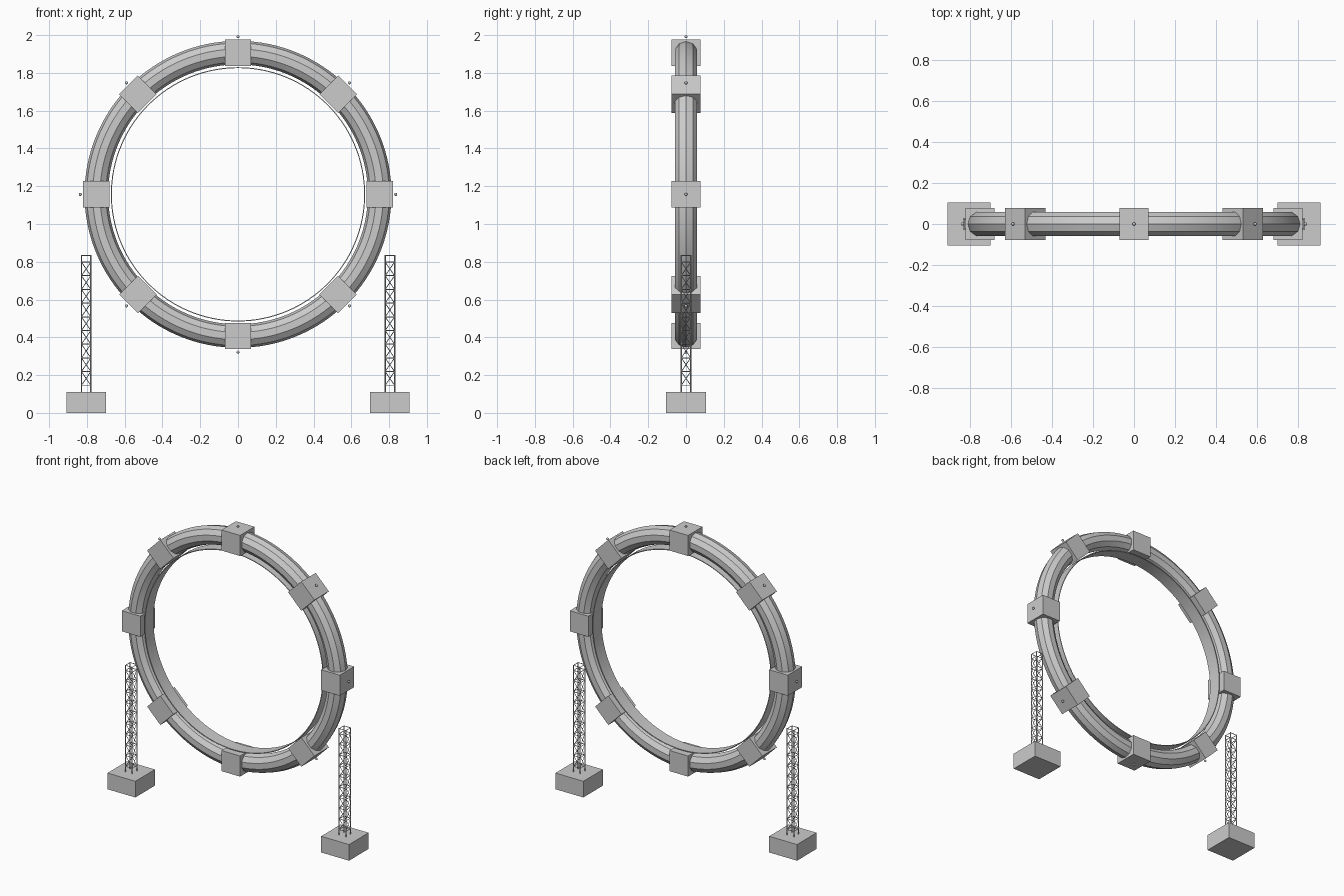
import bpy, bmesh, math
from mathutils import Vector, Matrix

if "Cube" in bpy.data.objects:
    bpy.data.objects.remove(bpy.data.objects["Cube"])

RING_Z, RING_R = 1.157, 0.75

grey = bpy.data.materials.new("light_grey")
grey.diffuse_color = (0.6, 0.6, 0.6, 1)
grey.use_nodes = True
grey.node_tree.nodes["Principled BSDF"].inputs["Base Color"].default_value = grey.diffuse_color


def finish(name, bm, smooth=False):
    bmesh.ops.recalc_face_normals(bm, faces=bm.faces[:])
    me = bpy.data.meshes.new(name)
    bm.to_mesh(me)
    bm.free()
    me.materials.append(grey)
    ob = bpy.data.objects.new(name, me)
    bpy.context.collection.objects.link(ob)
    if smooth:
        bpy.ops.object.select_all(action='DESELECT')
        ob.select_set(True)
        bpy.context.view_layer.objects.active = ob
        bpy.ops.object.shade_smooth_by_angle(angle=math.radians(30))
    return ob


def add_box(bm, centre, size, rot=Matrix.Identity(4)):
    m = Matrix.Translation(centre) @ rot @ Matrix.Diagonal((*size, 1))
    bmesh.ops.create_cube(bm, size=1, matrix=m)


def add_rod(bm, a, b, r):
    a, b = Vector(a), Vector(b)
    d = b - a
    m = Matrix.Translation((a + b) / 2) @ d.to_track_quat('Z', 'Y').to_matrix().to_4x4()
    bmesh.ops.create_cone(bm, cap_ends=True, segments=4, radius1=r, radius2=r,
                          depth=d.length, matrix=m)


def ring(name, profile, steps=128):
    """Sweep a closed (radius, y) profile around the ring centre."""
    bm = bmesh.new()
    loops = []
    for i in range(steps):
        a = math.tau * i / steps
        loops.append([bm.verts.new((r * math.cos(a), y, RING_Z + r * math.sin(a)))
                      for r, y in profile])
    n = len(profile)
    for i in range(steps):
        p, q = loops[i], loops[(i + 1) % steps]
        for j in range(n):
            k = (j + 1) % n
            bm.faces.new((p[j], p[k], q[k], q[j]))
    return finish(name, bm, True)


# main tube with ten flat sides
ring("ring_tube", [(RING_R + 0.0625 * math.cos(math.tau * i / 10),
                    0.0625 * math.sin(math.tau * i / 10)) for i in range(10)])
# thin band lining the inside of the ring
ring("inner_band", [(0.668, -0.045), (0.673, -0.045), (0.673, 0.045), (0.668, 0.045)])

# eight clamp blocks, each with a small lamp on its outer side
for i in range(8):
    a = math.tau * i / 8
    d = Vector((math.cos(a), 0, math.sin(a)))
    c = Vector((0, 0, RING_Z))
    bm = bmesh.new()
    add_box(bm, c + d * RING_R, (0.14, 0.155, 0.14), Matrix.Rotation(-a, 4, 'Y'))
    finish(f"clamp_block_{i + 1}", bm)
    bm = bmesh.new()
    bmesh.ops.create_uvsphere(bm, u_segments=12, v_segments=8, radius=0.008,
                              matrix=Matrix.Translation(c + d * 0.835))
    finish(f"lamp_{i + 1}", bm, True)

# two footings, each carrying a lattice mast
H, Z0, Z1, PITCH = 0.025, 0.11, 0.835, 0.0725
for side, s in (("left", -1), ("right", 1)):
    x = 0.804 * s
    bm = bmesh.new()
    add_box(bm, (x, 0, 0.055), (0.21, 0.21, 0.11))
    finish(f"footing_{side}", bm)

    bm = bmesh.new()
    corners = [(x - H, -H), (x + H, -H), (x + H, H), (x - H, H)]
    for i in range(4):
        p, q = corners[i], corners[(i + 1) % 4]
        add_rod(bm, (*p, Z0 - 0.005), (*p, Z1), 0.0035)
        add_rod(bm, (*p, Z1 - 0.002), (*q, Z1 - 0.002), 0.0025)
        for k in range(10):
            z = Z0 + PITCH * (k + 0.5)
            add_rod(bm, (*p, z), (*q, z), 0.0025)
            if k < 9:
                add_rod(bm, (*p, z), (*q, z + PITCH), 0.002)
    finish(f"lattice_mast_{side}", bm)
